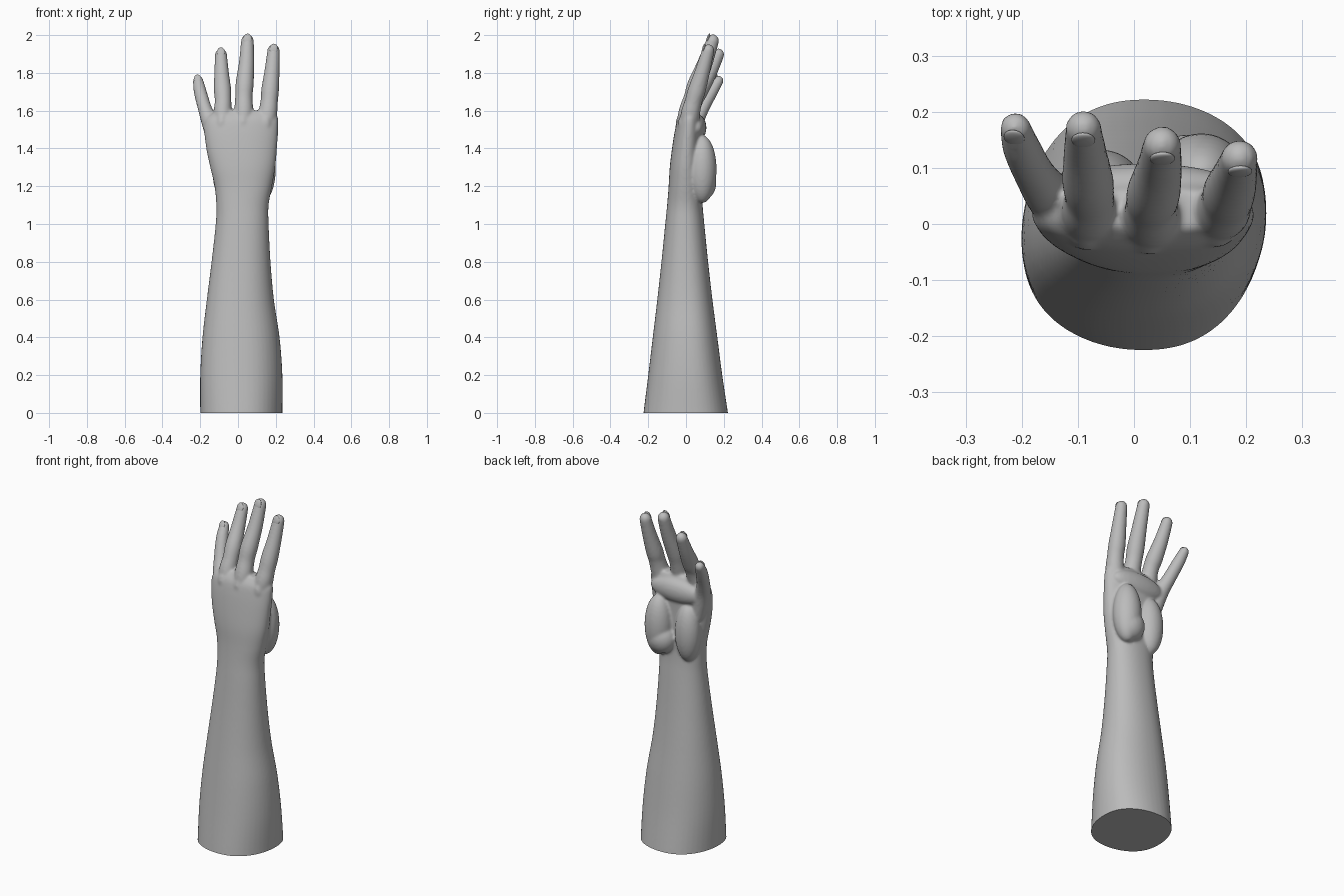
import bpy, bmesh, math
from mathutils import Vector, Matrix

if "Cube" in bpy.data.objects:
    bpy.data.objects.remove(bpy.data.objects["Cube"])

skin = bpy.data.materials.new("plain_grey")
skin.diffuse_color = (0.5, 0.5, 0.5, 1)
skin.use_nodes = True
skin.node_tree.nodes["Principled BSDF"].inputs["Base Color"].default_value = skin.diffuse_color


def spline(rows, steps):
    """Smooth interpolation through rows of numbers."""
    out = []
    for i in range(len(rows) - 1):
        a, b, c, d = (rows[max(0, min(len(rows) - 1, i + k))] for k in (-1, 0, 1, 2))
        for s in range(steps):
            t = s / steps
            out.append([0.5 * (2 * q + (r - p) * t + (2 * p - 5 * q + 4 * r - u) * t * t
                               + (3 * q - p - 3 * r + u) * t ** 3)
                        for p, q, r, u in zip(a, b, c, d)])
    return out + [list(rows[-1])]


def loft(bm, rings):
    """Skin a list of point rings and cap both ends."""
    loops = [[bm.verts.new(p) for p in ring] for ring in rings]
    n = len(loops[0])
    for a, b in zip(loops, loops[1:]):
        for i in range(n):
            j = (i + 1) % n
            bm.faces.new((a[i], a[j], b[j], b[i]))
    bm.faces.new(loops[0][::-1])
    bm.faces.new(loops[-1])


def ball(bm, centre, size, turn=Matrix.Identity(4)):
    m = Matrix.Translation(centre) @ turn @ Matrix.Diagonal((*size, 1))
    bmesh.ops.create_uvsphere(bm, u_segments=32, v_segments=20, radius=1, matrix=m)


def make_object(name, bm):
    bmesh.ops.recalc_face_normals(bm, faces=bm.faces)
    mesh = bpy.data.meshes.new(name)
    bm.to_mesh(mesh)
    bm.free()
    mesh.materials.append(skin)
    ob = bpy.data.objects.new(name, mesh)
    bpy.context.collection.objects.link(ob)
    return ob


def shade(ob, angle):
    bpy.ops.object.select_all(action='DESELECT')
    ob.select_set(True)
    bpy.context.view_layer.objects.active = ob
    bpy.ops.object.shade_smooth_by_angle(angle=math.radians(angle))


body = bmesh.new()

# Forearm, wrist and palm: z, x min, x max, y min, y max
ARM = [(-0.1, -0.20, 0.235, -0.235, 0.235), (0.0, -0.20, 0.235, -0.225, 0.222),
       (0.2, -0.20, 0.235, -0.20, 0.192), (0.4, -0.188, 0.22, -0.176, 0.166),
       (0.6, -0.165, 0.19, -0.152, 0.14), (0.8, -0.14, 0.172, -0.13, 0.117),
       (1.0, -0.118, 0.162, -0.11, 0.097), (1.1, -0.115, 0.162, -0.10, 0.088),
       (1.2, -0.124, 0.18, -0.092, 0.085), (1.3, -0.147, 0.197, -0.086, 0.082),
       (1.4, -0.168, 0.206, -0.074, 0.082), (1.5, -0.178, 0.213, -0.058, 0.085),
       (1.56, -0.165, 0.212, -0.042, 0.08), (1.6, -0.11, 0.19, -0.012, 0.06)]
rings = []
for z, x0, x1, y0, y1 in spline(ARM, 6):
    skew = 0.12 * max(0.0, 1 - z / 1.2)
    ring = []
    for k in range(48):
        a = 2 * math.pi * k / 48
        c, s = math.cos(a), math.sin(a)
        x = (x1 - x0) / 2 * math.copysign(abs(c) ** 0.92, c)
        y = (y1 - y0) / 2 * math.copysign(abs(s) ** 0.92, s)
        ring.append(((x0 + x1) / 2 + x, (y0 + y1) / 2 + y + skew * x * (1 - s * s), z))
    rings.append(ring)
loft(body, rings)

# Palm pads: ball of the thumb, heel, outer edge, finger pads
ball(body, (0.12, 0.085, 1.29), (0.08, 0.077, 0.18))
ball(body, (0.10, 0.085, 1.215), (0.085, 0.075, 0.09))
ball(body, (-0.06, 0.065, 1.28), (0.075, 0.068, 0.17))
ball(body, (0.02, 0.06, 1.51), (0.17, 0.048, 0.07))

# Fingers: x, y, z, radius along each one
FINGERS = {
    "little": [(-0.10, 0.03, 1.38, .045), (-0.143, 0.045, 1.52, .045),
               (-0.175, 0.085, 1.61, .037), (-0.20, 0.135, 1.70, .034),
               (-0.211, 0.17, 1.756, .028)],
    "ring": [(-0.05, 0.0, 1.40, .045), (-0.08, 0.015, 1.56, .049), (-0.079, 0.045, 1.65, .044),
             (-0.082, 0.075, 1.71, .046), (-0.087, 0.125, 1.80, .039),
             (-0.09, 0.17, 1.895, .032)],
    "middle": [(0.02, -0.01, 1.40, .045), (0.03, 0.007, 1.57, .051), (0.031, 0.034, 1.67, .046),
               (0.035, 0.056, 1.74, .048), (0.045, 0.1, 1.85, .041),
               (0.05, 0.14, 1.967, .034)],
    "index": [(0.11, 0.01, 1.40, .045), (0.152, 0.02, 1.56, .051), (0.165, 0.04, 1.65, .046),
              (0.17, 0.058, 1.71, .047), (0.18, 0.088, 1.81, .040),
              (0.188, 0.117, 1.916, .033)],
}
nails = []
for name, rows in FINGERS.items():
    pts = spline(rows, 6)
    centres = [Vector(p[:3]) for p in pts]
    radii = [p[3] for p in pts]
    tip, r_tip = centres[-1], radii[-1]
    end_dir = (centres[-1] - centres[-3]).normalized()
    for k in range(1, 8):                      # rounded fingertip
        a = k * math.pi / 2 / 7.3
        centres.append(tip + end_dir * r_tip * 1.1 * math.sin(a))
        radii.append(r_tip * math.cos(a))
    rings = []
    for i, (c, r) in enumerate(zip(centres, radii)):
        t = (centres[min(i + 1, len(centres) - 1)] - centres[max(i - 1, 0)]).normalized()
        u = Vector((1, 0, 0))
        u = (u - t * u.dot(t)).normalized()
        v = t.cross(u)
        rings.append([c + (u * math.cos(2 * math.pi * k / 24)
                           + v * math.sin(2 * math.pi * k / 24)) * r for k in range(24)])
    loft(body, rings)
    # Knuckle on the back of the hand
    k = rows[1]
    ball(body, (k[0] - 0.005, k[1] - 0.028, 1.53 - 0.03 * (name == "little")),
         (0.034, 0.034, 0.055))
    nails.append((name, tip, r_tip, end_dir))

# Fuse everything into one smooth skin
arm = make_object("forearm_and_hand", body)
remesh = arm.modifiers.new("fuse", 'REMESH')
remesh.mode = 'VOXEL'
remesh.voxel_size = 0.0075
smooth = arm.modifiers.new("soften", 'SMOOTH')
smooth.factor = 0.5
smooth.iterations = 7
bpy.context.view_layer.update()
fused = bpy.data.meshes.new_from_object(
    arm.evaluated_get(bpy.context.evaluated_depsgraph_get()))
arm.modifiers.clear()

# Flat cut at the elbow end
bm = bmesh.new()
bm.from_mesh(fused)
bmesh.ops.bisect_plane(bm, geom=bm.verts[:] + bm.edges[:] + bm.faces[:],
                       plane_co=(0, 0, 0), plane_no=(0, 0, 1), clear_inner=True)
bmesh.ops.holes_fill(bm, edges=[e for e in bm.edges if e.is_boundary], sides=0)
bm.to_mesh(fused)
bm.free()
arm.data = fused
if not fused.materials:
    fused.materials.append(skin)
shade(arm, 50)

# Fingernails on the back of each tip
for name, tip, r, t in nails:
    n = Vector((0, -1, 0))
    n = (n - t * n.dot(t)).normalized()
    side = t.cross(n)
    turn = Matrix((side, t, n)).transposed().to_4x4()
    bm = bmesh.new()
    ball(bm, tip + n * r * 0.78 + t * r * 0.15, (r * 0.66, r * 0.85, r * 0.24), turn)
    shade(make_object(name + "_fingernail", bm), 60)
